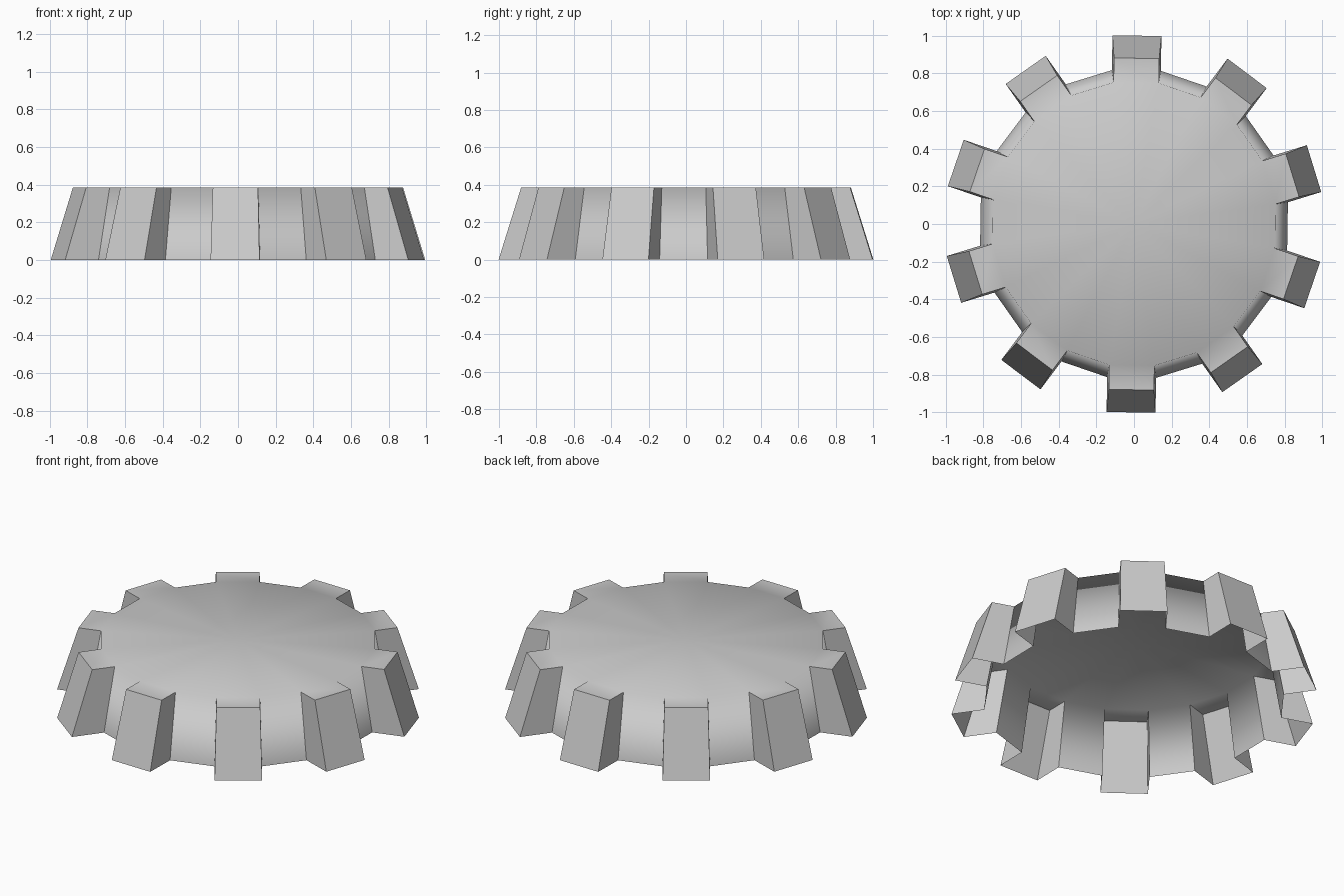
import bpy
import bmesh
from math import cos, sin, radians
from mathutils import Vector

default_cube = bpy.data.objects.get("Cube")
if default_cube:
    bpy.data.objects.remove(default_cube, do_unlink=True)

TEETH = 10
STEP = 360 / TEETH
TWIST = 89.1
HEIGHT = 0.385

# Each ring: height, root radius, tip radius, tooth half width
BOTTOM = (0.0, 0.815, 1.0, 0.13)
TOP = (HEIGHT, 0.75, 0.88, 0.12)

grey = bpy.data.materials.new("plain_grey")
grey.use_nodes = True
colour = (0.6, 0.6, 0.6, 1)
grey.diffuse_color = colour
grey.node_tree.nodes["Principled BSDF"].inputs["Base Color"].default_value = colour

bm = bmesh.new()


def tooth_ring(level):
    """Per tooth: root, tip, tip, root points, anticlockwise."""
    z, root, tip, half = level
    ring = []
    for i in range(TEETH):
        angle = radians(TWIST + i * STEP)
        out = Vector((cos(angle), sin(angle), 0))
        side = Vector((-sin(angle), cos(angle), 0))
        for radius, offset in ((root, -half), (tip, -half), (tip, half), (root, half)):
            ring.append(bm.verts.new(out * radius + side * offset + Vector((0, 0, z))))
    return ring


low, high = tooth_ring(BOTTOM), tooth_ring(TOP)
centre = bm.verts.new((0, 0, HEIGHT))
count = len(low)

# Open-bottomed wall: tooth flanks, tooth tips and the valleys between them
for i in range(count):
    j = (i + 1) % count
    bm.faces.new((low[i], low[j], high[j], high[i]))

# Flat top: a fan over the body and a cap on every tooth
for i in range(0, count, 4):
    a, b, c, d = high[i:i + 4]
    following = high[(i + 4) % count]
    bm.faces.new((a, b, c, d))
    bm.faces.new((centre, a, d))
    bm.faces.new((centre, d, following))

# Shading is soft over the valley rims, crisp around the teeth
for face in bm.faces:
    face.smooth = True
for i in range(count):
    j = (i + 1) % count
    bm.edges.get((low[i], high[i])).smooth = False
    if i % 4 != 3:
        bm.edges.get((high[i], high[j])).smooth = False

mesh = bpy.data.meshes.new("toothed_cap")
bm.to_mesh(mesh)
bm.free()
mesh.materials.append(grey)
cap = bpy.data.objects.new("toothed_cap", mesh)
bpy.context.collection.objects.link(cap)
